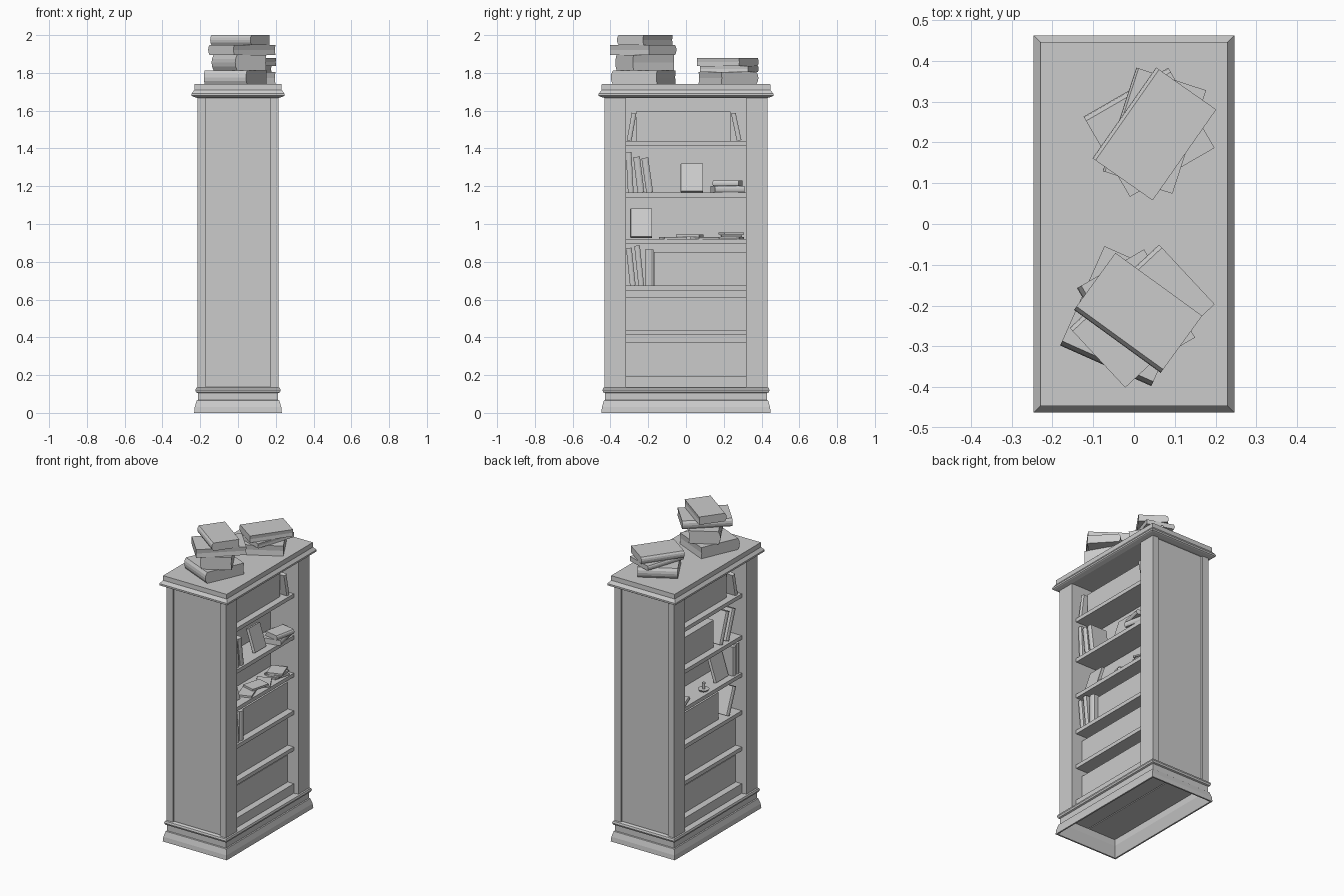
import bpy, bmesh, math
from mathutils import Matrix, Vector

if "Cube" in bpy.data.objects:
    bpy.data.objects.remove(bpy.data.objects["Cube"], do_unlink=True)

grey = bpy.data.materials.new("plain_grey")
grey.use_nodes = True
colour = (0.6, 0.6, 0.6, 1)
grey.diffuse_color = colour
grey.node_tree.nodes["Principled BSDF"].inputs["Base Color"].default_value = colour


def finish(name, bm):
    bmesh.ops.recalc_face_normals(bm, faces=bm.faces)
    mesh = bpy.data.meshes.new(name)
    bm.to_mesh(mesh)
    bm.free()
    mesh.materials.append(grey)
    obj = bpy.data.objects.new(name, mesh)
    bpy.context.collection.objects.link(obj)
    return obj


def box(name, x0, x1, y0, y1, z0, z1):
    bm = bmesh.new()
    size = Vector((x1 - x0, y1 - y0, z1 - z0))
    mid = Vector((x0 + x1, y0 + y1, z0 + z1)) / 2
    bmesh.ops.create_cube(bm, size=1, matrix=Matrix.Translation(mid) @ Matrix.Diagonal(size.to_4d()))
    return finish(name, bm)


def moulding(name, profile, capped):
    """Sweep a (half width, height) profile round the rectangular case."""
    bm = bmesh.new()
    rings = [[bm.verts.new((sx * d, sy * (d + 0.216), z))
              for sx, sy in ((-1, -1), (1, -1), (1, 1), (-1, 1))] for d, z in profile]
    pairs = list(zip(rings, rings[1:]))
    if capped:
        bm.faces.new(rings[0])
        bm.faces.new(rings[-1])
    else:
        pairs.append((rings[-1], rings[0]))
    for a, b in pairs:
        for i in range(4):
            j = (i + 1) % 4
            bm.faces.new((a[i], a[j], b[j], b[i]))
    return finish(name, bm)


def book(name, width, length, thick, matrix):
    """Book lying flat: rounded spine at -x, hollow fore edge at +x."""
    w, t = width / 2, thick / 2
    bulge = min(0.012, t * 0.4)
    section = [(-w + bulge, -t), (w, -t), (w - bulge * 0.3, 0), (w, t), (-w + bulge, t),
               (-w + bulge * 0.2, t * 0.5), (-w, 0), (-w + bulge * 0.2, -t * 0.5)]
    bm = bmesh.new()
    face = bm.faces.new([bm.verts.new((x, -length / 2, z)) for x, z in section])
    grown = bmesh.ops.extrude_face_region(bm, geom=[face])["geom"]
    bmesh.ops.translate(bm, vec=(0, length, 0), verts=[v for v in grown if isinstance(v, bmesh.types.BMVert)])
    bm.transform(matrix)
    return finish(name, bm)


def flat_book(name, x, y, z, width, length, thick, degrees):
    turn = Matrix.Rotation(math.radians(degrees), 4, "Z")
    return book(name, width, length, thick, Matrix.Translation((x, y, z + thick / 2)) @ turn)


def standing_book(name, side, y, z, height, thick, lean):
    """Upright book with its spine facing out; lean tips its top towards +y."""
    upright = Matrix.Rotation(math.radians(90), 4, "X")
    if side > 0:
        upright = Matrix.Rotation(math.pi, 4, "Z") @ upright
    tip = Matrix.Rotation(math.radians(-lean), 4, "X")
    return book(name, 0.125, height, thick, Matrix.Translation((side * 0.108, y, z + height / 2)) @ tip @ upright)


def faced_book(name, side, y, z, width, height, tilt):
    """Book showing its cover, leaning back."""
    pose = Matrix.Rotation(math.radians(90 * side), 4, "Z") @ Matrix.Rotation(math.radians(90 - tilt), 4, "X")
    return book(name, width, height, 0.02, Matrix.Translation((side * 0.11, y, z + height / 2)) @ pose)


# Plinth and crown mouldings
moulding("base_skirting", [(0.232, 0), (0.229, 0.03), (0.219, 0.065), (0.213, 0.068), (0.213, 0.105),
                           (0.222, 0.109), (0.226, 0.12), (0.222, 0.132), (0.212, 0.137),
                           (0.202, 0.137), (0.202, 0.068), (0.222, 0)], False)
moulding("crown_top", [(0.215, 1.667), (0.24, 1.675), (0.246, 1.679), (0.246, 1.69),
                       (0.231, 1.71), (0.23, 1.74)], True)

# Case: end panels and corner posts
for end, sy in (("front", -1), ("back", 1)):
    ys = sorted((sy * 0.317, sy * 0.418))
    box(end + "_end_panel", -0.172, 0.172, *ys, 0.13, 1.675)
    for side, sx in (("left", 1), ("right", -1)):
        xs = sorted((sx * 0.17, sx * 0.215))
        box(f"{end}_{side}_post", *xs, *sorted((sy * 0.317, sy * 0.431)), 0.13, 1.675)

# Back panels, bottom boards and shelves on both open sides
shelf_tops = [0.196, 0.437, 0.674, 0.92, 1.166, 1.44]
for side, sx in (("left", 1), ("right", -1)):
    box(f"{side}_back_panel", *sorted((sx * 0.003, sx * 0.012)), -0.32, 0.32, 0.13, 1.675)
    box(f"{side}_bottom_board", *sorted((sx * 0.003, sx * 0.208)), -0.425, 0.425, 0.11, 0.134)
    for i, top in enumerate(shelf_tops):
        drop = 0.066 if i == 0 else 0.025
        box(f"{side}_shelf_{i + 1}", *sorted((sx * 0.005, sx * 0.182)), -0.32, 0.32, top - drop, top)

# Solid rows of books: side, shelf, start and end along the shelf
rows = [(1, 0, -0.317, 0.317), (1, 1, -0.317, 0.317), (1, 2, -0.17, 0.317), (1, 5, -0.265, 0.235),
        (-1, 0, -0.317, 0.317), (-1, 1, -0.317, 0.317), (-1, 2, -0.14, 0.317),
        (-1, 4, -0.09, 0.317), (-1, 5, -0.22, 0.317)]
for n, (sx, shelf, y0, y1) in enumerate(rows):
    z = shelf_tops[shelf]
    height = 0.155 if shelf == 5 else 0.177
    box(f"book_row_{n + 1}", *sorted((sx * 0.008, sx * 0.138)), y0, y1, z, z + height)

# Loose standing books: side, y, shelf, height, thickness, lean
loose = [(1, -0.288, 5, 0.148, 0.025, 10), (1, 0.266, 5, 0.148, 0.025, -12),
         (1, -0.298, 4, 0.214, 0.03, -3), (1, -0.25, 4, 0.19, 0.036, -7), (1, -0.205, 4, 0.185, 0.036, -8),
         (1, -0.292, 2, 0.2, 0.03, -6), (1, -0.248, 2, 0.212, 0.03, -6), (1, -0.195, 2, 0.192, 0.044, 0),
         (-1, -0.27, 5, 0.148, 0.025, 12),
         (-1, -0.165, 4, 0.205, 0.035, -20), (-1, -0.23, 4, 0.2, 0.035, -20),
         (-1, -0.3, 3, 0.2, 0.03, 0), (-1, -0.266, 3, 0.19, 0.03, 0),
         (-1, -0.235, 2, 0.18, 0.035, -22)]
for n, (sx, y, shelf, height, thick, lean) in enumerate(loose):
    standing_book(f"standing_book_{n + 1}", sx, y, shelf_tops[shelf], height, thick, lean)

# Books showing their covers
faced_book("cover_book_1", 1, 0.03, 1.167, 0.12, 0.153, 18)
faced_book("cover_book_2", 1, -0.238, 0.926, 0.115, 0.157, 18)
faced_book("cover_book_3", -1, -0.165, 0.921, 0.13, 0.182, 18)

# Flat books and papers on the shelves
flat_book("shelf_stack_low", 0.13, 0.22, 1.166, 0.12, 0.16, 0.034, 192)
flat_book("shelf_stack_high", 0.15, 0.22, 1.2, 0.1, 0.14, 0.03, 168)
for n, (x, y, z, turn) in enumerate([(0.115, -0.07, 0.92, 20), (0.115, 0.02, 0.932, -15),
                                     (0.115, 0.1, 0.92, 30)]):
    flat_book(f"open_paper_{n + 1}", x, y, z, 0.09, 0.125, 0.012, turn)
for n in range(3):
    flat_book(f"thin_book_{n + 1}", 0.115, 0.24, 0.92 + n * 0.012, 0.1, 0.11, 0.011, n * 17 + 165)
flat_book("right_thin_book", -0.12, 0.24, 0.92, 0.1, 0.11, 0.025, 20)

# Small candle holder on the right side
for name, radius, z, tall in (("candle_dish", 0.035, 0.92, 0.012), ("candle", 0.01, 0.932, 0.04)):
    bm = bmesh.new()
    bmesh.ops.create_cone(bm, cap_ends=True, segments=12, radius1=radius * 0.8, radius2=radius, depth=tall,
                          matrix=Matrix.Translation((-0.135, 0.01, z + tall / 2)))
    finish(name, bm)

# Stacks on top: x, y, z, width, length, thickness, turn
stacks = [(-0.015, -0.226, 1.74, 0.267, 0.245, 0.073, 66), (0.005, -0.218, 1.813, 0.19, 0.25, 0.082, 30),
          (0.02, -0.226, 1.895, 0.2, 0.3, 0.053, -47), (0.01, -0.218, 1.948, 0.173, 0.263, 0.052, 54),
          (0.037, 0.225, 1.74, 0.227, 0.24, 0.066, 300), (0.05, 0.229, 1.806, 0.18, 0.267, 0.03, -18),
          (0.05, 0.221, 1.836, 0.18, 0.272, 0.044, -35)]
for n, spec in enumerate(stacks):
    flat_book(f"top_book_{n + 1}", *spec)
